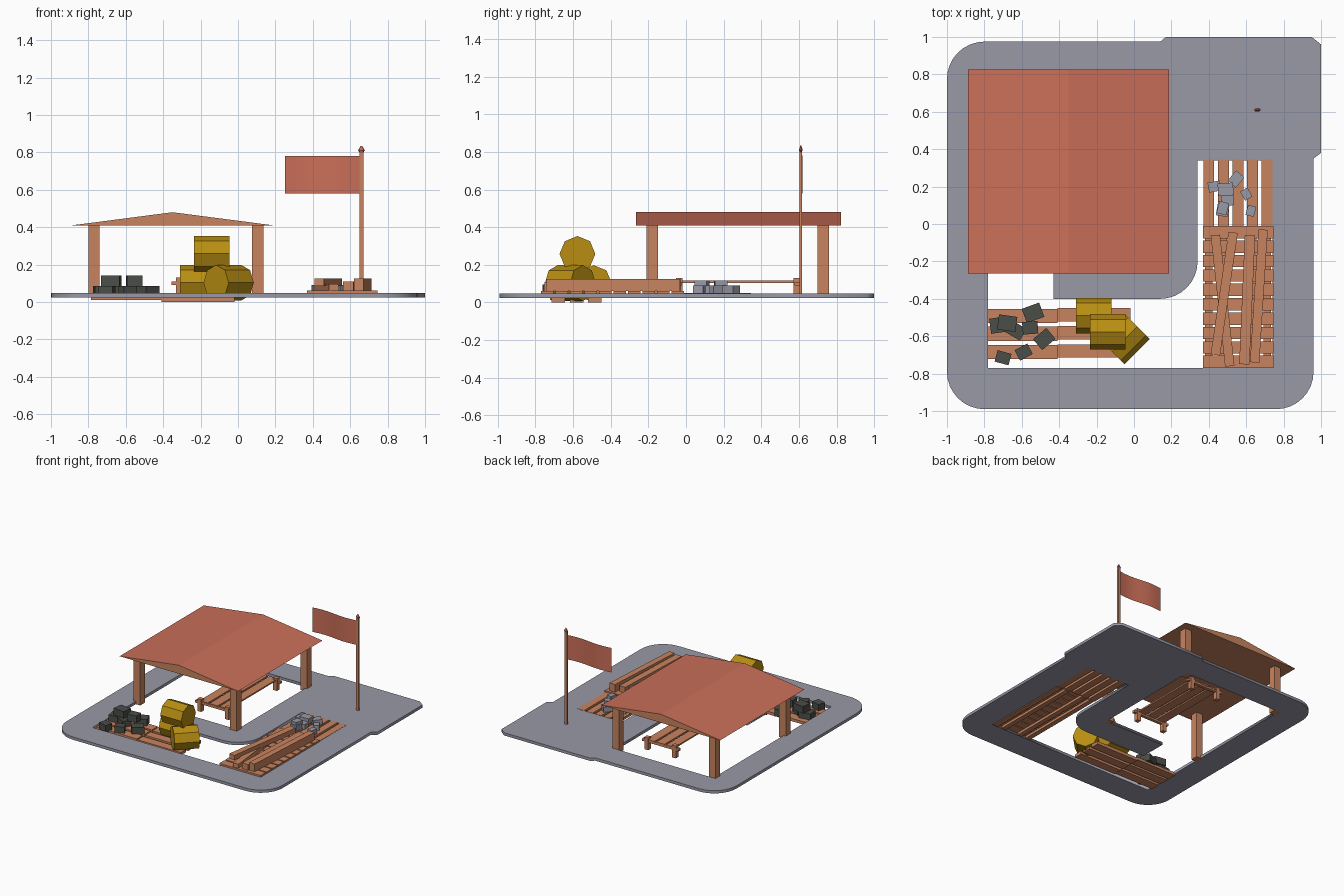
import bpy, bmesh, math
from mathutils import Matrix, Vector

cube = bpy.data.objects.get("Cube")
if cube:
    bpy.data.objects.remove(cube, do_unlink=True)


def material(name, rgb):
    m = bpy.data.materials.new(name)
    m.use_nodes = True
    m.diffuse_color = (*rgb, 1)
    m.node_tree.nodes["Principled BSDF"].inputs["Base Color"].default_value = (*rgb, 1)
    return m


STONE = material("grey stone", (0.32, 0.32, 0.39))
WOOD = material("light wood", (0.58, 0.23, 0.115))
RED = material("terracotta red", (0.60, 0.16, 0.10))
GOLD = material("dull gold", (0.48, 0.27, 0.006))
COAL = material("dark rock", (0.07, 0.075, 0.065))


def finish(name, bm, *mats):
    bmesh.ops.recalc_face_normals(bm, faces=bm.faces)
    me = bpy.data.meshes.new(name)
    bm.to_mesh(me)
    bm.free()
    for m in mats:
        me.materials.append(m)
    ob = bpy.data.objects.new(name, me)
    bpy.context.collection.objects.link(ob)
    return ob


def box(name, mat, centre, size, turn=0):
    """Box at a centre, turned about z by degrees."""
    bm = bmesh.new()
    m = (Matrix.Translation(centre) @ Matrix.Rotation(math.radians(turn), 4, 'Z')
         @ Matrix.Diagonal((*size, 1)))
    bmesh.ops.create_cube(bm, size=1, matrix=m)
    return finish(name, bm, mat)


def span(name, mat, x, y, z):
    """Box from low and high limits on each axis."""
    lims = (x, y, z)
    return box(name, mat, [sum(a) / 2 for a in lims], [a[1] - a[0] for a in lims])


def beam(name, a, b, width, z):
    """Wooden beam between two plan points."""
    d = Vector(b) - Vector(a)
    c = (Vector(a) + Vector(b)) / 2
    return box(name, WOOD, (c.x, c.y, sum(z) / 2), (d.length, width, z[1] - z[0]),
               math.degrees(math.atan2(d.y, d.x)))


def outline(corners, steps=8):
    """Plan outline; a third value rounds that corner."""
    pts = []
    for i, (x, y, *r) in enumerate(corners):
        p = Vector((x, y))
        if not r:
            pts.append(p)
            continue
        d1 = (Vector(corners[i - 1][:2]) - p).normalized()
        d2 = (Vector(corners[(i + 1) % len(corners)][:2]) - p).normalized()
        c = p + (d1 + d2) * r[0]
        for k in range(steps + 1):
            a = math.pi / 2 * k / steps
            pts.append(c - (d2 * math.cos(a) + d1 * math.sin(a)) * r[0])
    return pts


# Stone path: outer edge with a rear pad, and one winding opening
outer = [(-1, -0.99, 0.2), (0.96, -0.99, 0.2), (0.96, 0.35), (1, 0.38), (1, 0.96),
         (0.95, 1), (0.17, 1), (0.14, 0.975), (-1, 0.975, 0.2)]
opening = [(-0.78, -0.77), (0.74, -0.77), (0.74, 0.34), (0.34, 0.34), (0.34, -0.4, 0.2),
           (-0.43, -0.4), (-0.43, -0.18), (0.12, -0.18), (0.12, 0.76), (-0.78, 0.76)]
curve = bpy.data.curves.new("path_outline", 'CURVE')
curve.dimensions = '2D'
curve.fill_mode = 'BOTH'
curve.extrude = 0.0115
for corners in (outer, opening):
    pts = outline(corners)
    s = curve.splines.new('POLY')
    s.points.add(len(pts) - 1)
    for sp, p in zip(s.points, pts):
        sp.co = (p.x, p.y, 0, 1)
    s.use_cyclic_u = True
helper = bpy.data.objects.new("path_outline", curve)
bpy.context.collection.objects.link(helper)
bpy.context.view_layer.update()
path_mesh = bpy.data.meshes.new_from_object(
    helper.evaluated_get(bpy.context.evaluated_depsgraph_get()))
bpy.data.objects.remove(helper, do_unlink=True)
path_mesh.materials.clear()
path_mesh.materials.append(STONE)
path = bpy.data.objects.new("stone_path", path_mesh)
path.location.z = 0.0365
bpy.context.collection.objects.link(path)

# Shelter: four posts under a gabled roof, red only on the slopes
for x in (-0.77, 0.105):
    for y in (-0.18, 0.73):
        box("shelter_post", WOOD, (x, y, 0.22), (0.06, 0.06, 0.39))
bm = bmesh.new()
gable = bm.faces.new([bm.verts.new((x, -0.265, z))
                      for x, z in ((-0.888, 0.41), (0.188, 0.41), (-0.35, 0.48))])
ext = bmesh.ops.extrude_face_region(bm, geom=[gable], use_keep_orig=True)
for v in ext["geom"]:
    if isinstance(v, bmesh.types.BMVert):
        v.co.y = 0.825
bmesh.ops.recalc_face_normals(bm, faces=bm.faces)
for f in bm.faces:
    f.material_index = 1 if f.normal.z > 0.5 else 0
finish("shelter_roof", bm, WOOD, RED)

# Low table: legs, end rails and lengthwise planks
for y in (-0.035, 0.59):
    for x in (-0.315, -0.065):
        box("table_leg", WOOD, (x, y, 0.08), (0.035, 0.035, 0.1))
    box("table_rail", WOOD, (-0.19, y, 0.1), (0.33, 0.025, 0.02))
for i in range(3):
    box("table_plank", WOOD, (-0.28 + i * 0.09, 0.28, 0.11), (0.075, 0.65, 0.012))

# Barrels
for x, y, z, turn in ((-0.14, -0.577, 0.258, 0), (-0.215, -0.49, 0.103, 0),
                      (-0.05, -0.615, 0.103, 45)):
    bm = bmesh.new()
    m = (Matrix.Translation((x, y, z)) @ Matrix.Rotation(math.radians(turn), 4, 'Z')
         @ Matrix.Rotation(math.pi / 2, 4, 'Y'))
    bmesh.ops.create_cone(bm, cap_ends=True, segments=8, radius1=0.095, radius2=0.095,
                          depth=0.19, matrix=m)
    finish("barrel", bm, GOLD)

# Front planks, two lengths per row
for y in (-0.492, -0.587, -0.685):
    span("front_plank", WOOD, (-0.785, -0.41), (y - 0.038, y + 0.038), (0.012, 0.035))
    span("front_plank", WOOD, (-0.41, -0.02), (y - 0.03, y + 0.042), (0, 0.025))

# Side pallet: rails, slats and the rear boards
for i in range(5):
    x = 0.4 + i * 0.078
    span("rear_board", WOOD, (x - 0.029, x + 0.029), (-0.02, 0.345), (0.03, 0.05))
for x in (0.4, 0.478, 0.634, 0.712):
    span("pallet_rail", WOOD, (x - 0.02, x + 0.02), (-0.765, -0.02), (0.025, 0.045))
for i in range(10):
    y = -0.737 + i * 0.077
    span("pallet_slat", WOOD, (0.37, 0.745), (y - 0.033, y + 0.033), (0.045, 0.062))

# Timber beams stacked on the pallet
beam("low_beam", (0.435, -0.06), (0.512, -0.76), 0.05, (0.062, 0.095))
beam("mid_beam", (0.62, -0.06), (0.59, -0.75), 0.055, (0.062, 0.11))
beam("side_beam", (0.69, -0.03), (0.645, -0.74), 0.05, (0.062, 0.125))
beam("top_beam", (0.53, -0.045), (0.435, -0.7), 0.05, (0.085, 0.125))

# Loose rocks: x, y, base height, size, turn
for x, y, z, s, turn in ((-0.72, -0.54, 0.03, 0.09, 8), (-0.54, -0.475, 0.03, 0.09, 20),
                         (-0.48, -0.615, 0.03, 0.085, 40), (-0.59, -0.685, 0.03, 0.07, 28),
                         (-0.7, -0.715, 0.03, 0.07, -15), (-0.63, -0.57, 0.03, 0.08, -30),
                         (-0.555, -0.555, 0.085, 0.075, 4), (-0.678, -0.53, 0.085, 0.09, -8)):
    box("dark_rock", COAL, (x, y, z + 0.028), (s * 1.1, s * 0.9, 0.057), turn)
for x, y, z, s, turn in ((0.43, 0.2, 0.05, 0.06, 10), (0.545, 0.24, 0.05, 0.065, 50),
                         (0.475, 0.08, 0.05, 0.07, 80), (0.6, 0.16, 0.05, 0.05, -60),
                         (0.625, 0.07, 0.05, 0.05, 75), (0.5, 0.125, 0.05, 0.06, 5),
                         (0.49, 0.185, 0.075, 0.075, 4), (0.475, 0.085, 0.075, 0.06, 75)):
    box("pale_stone", STONE, (x, y, z + 0.02), (s * 1.1, s * 0.9, 0.042), turn)

# Flag pole with a pointed finial
box("flag_pole", WOOD, (0.66, 0.61, 0.42), (0.022, 0.014, 0.76))
for low, high, z, depth in ((0.008, 0.018, 0.803, 0.016), (0.018, 0.004, 0.823, 0.024)):
    bm = bmesh.new()
    m = Matrix.Translation((0.66, 0.61, z)) @ Matrix.Diagonal((1, 0.55, 1, 1))
    bmesh.ops.create_cone(bm, cap_ends=True, segments=8, radius1=low, radius2=high,
                          depth=depth, matrix=m)
    finish("pole_finial", bm, RED)

# Waving flag
bm = bmesh.new()
n = 16
rows = [[bm.verts.new((0.25 + 0.4 * i / n, 0.61 + 0.008 * math.sin(2 * math.pi * i / n), z))
         for i in range(n + 1)] for z in (0.58, 0.78)]
for i in range(n):
    bm.faces.new((rows[0][i], rows[0][i + 1], rows[1][i + 1], rows[1][i]))
flag = finish("flag", bm, RED)
for p in flag.data.polygons:
    p.use_smooth = True
